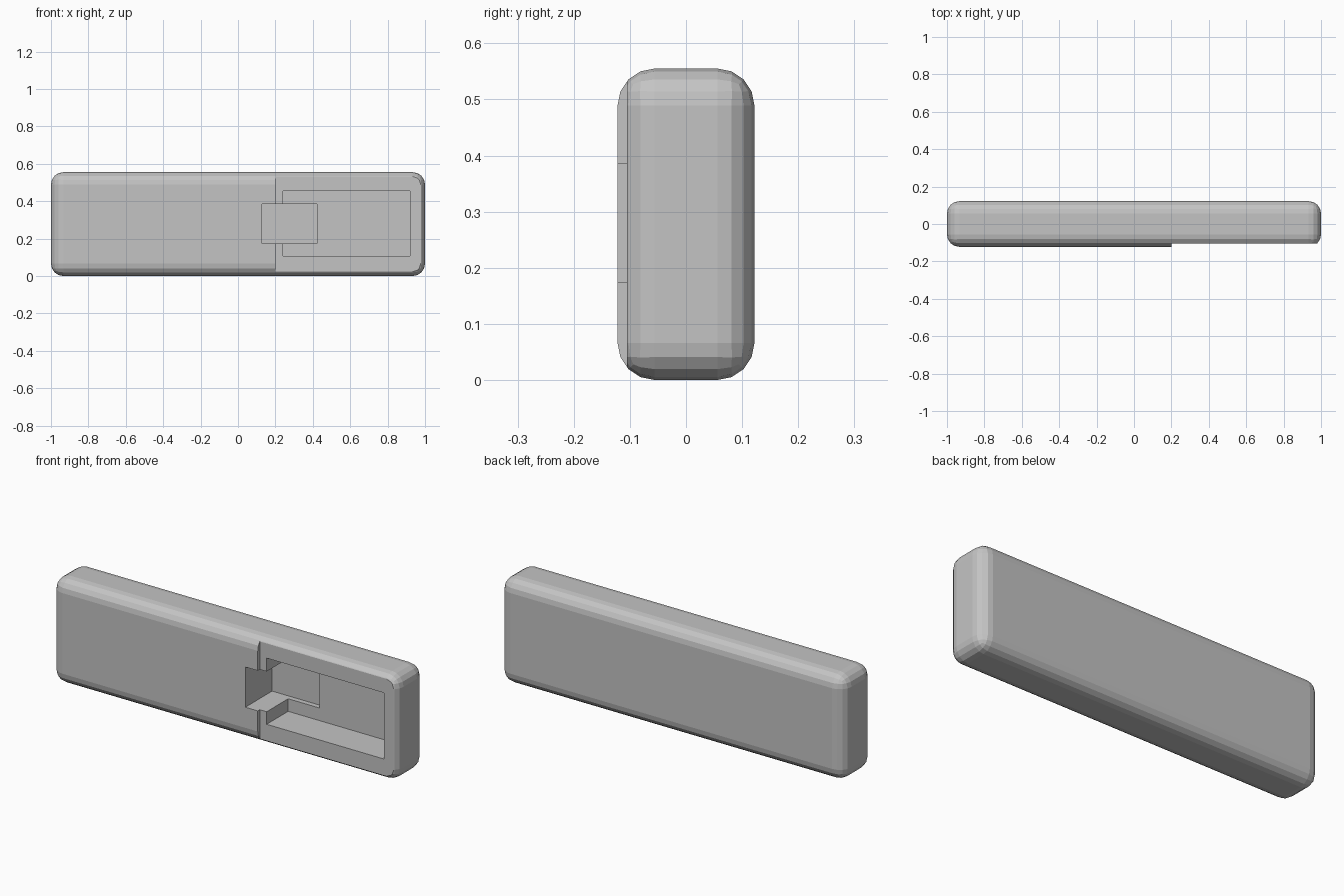
import bpy, bmesh
from mathutils import Vector

if "Cube" in bpy.data.objects:
    bpy.data.objects.remove(bpy.data.objects["Cube"])


def box(name, lo, hi):
    """Axis-aligned box between two corners."""
    lo, hi = Vector(lo), Vector(hi)
    bm = bmesh.new()
    bmesh.ops.create_cube(bm, size=1)
    for v in bm.verts:
        v.co = (lo + hi) / 2 + v.co * (hi - lo)
    mesh = bpy.data.meshes.new(name)
    bm.to_mesh(mesh)
    bm.free()
    obj = bpy.data.objects.new(name, mesh)
    bpy.context.collection.objects.link(obj)
    return obj


def apply(obj, mod):
    bpy.context.view_layer.objects.active = obj
    bpy.ops.object.modifier_apply(modifier=mod.name)


grey = bpy.data.materials.new("casing grey")
grey.diffuse_color = (0.55, 0.55, 0.55, 1)
grey.use_nodes = True
grey.node_tree.nodes["Principled BSDF"].inputs["Base Color"].default_value = grey.diffuse_color

# Casing: long slab with rounded edges
casing = box("remote_casing", (-1, -0.122, 0), (1, 0.122, 0.555))
casing.data.materials.append(grey)
bevel = casing.modifiers.new("round", 'BEVEL')
bevel.width = 0.066
bevel.segments = 4
bevel.limit_method = 'NONE'
apply(casing, bevel)

# Cover step, battery pocket, and deeper latch notch
cuts = {
    "cover_step_cutter": ((0.2, -0.3, -0.1), (1.1, -0.105, 0.7)),
    "battery_pocket_cutter": ((0.24, -0.3, 0.108), (0.92, 0.073, 0.455)),
    "latch_notch_cutter": ((0.128, -0.3, 0.174), (0.423, 0.1, 0.385)),
}
for name, (lo, hi) in cuts.items():
    cutter = box(name, lo, hi)
    cutter.hide_render = True
    cut = casing.modifiers.new(name, 'BOOLEAN')
    cut.operation = 'DIFFERENCE'
    cut.solver = 'EXACT'
    cut.object = cutter
    apply(casing, cut)
    bpy.data.objects.remove(cutter)
